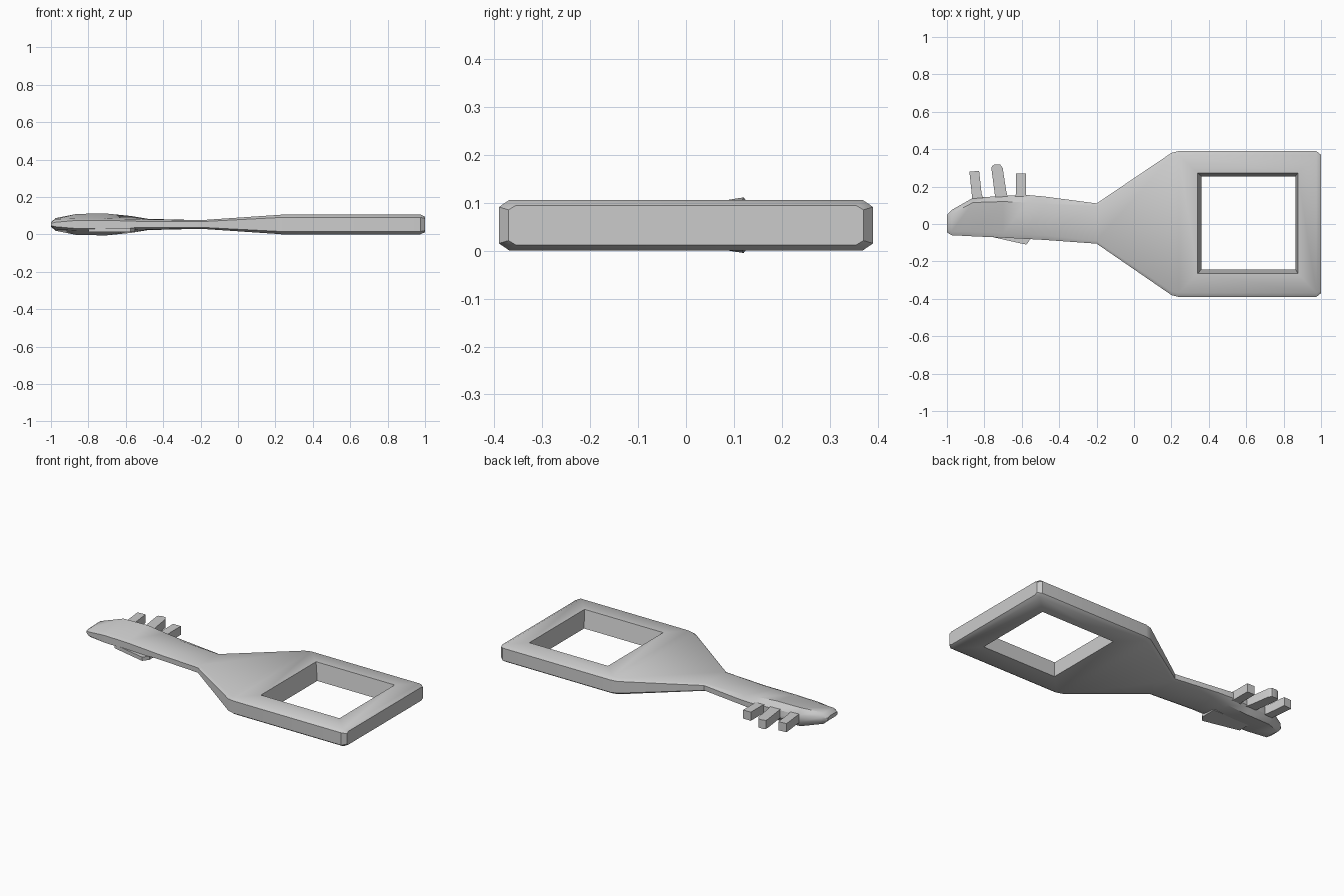
import bpy, bmesh, math

if "Cube" in bpy.data.objects:
    bpy.data.objects.remove(bpy.data.objects["Cube"])

ZC = 0.053  # mid-thickness of the key


def make_object(name, bm, angle=35):
    bmesh.ops.recalc_face_normals(bm, faces=bm.faces[:])
    me = bpy.data.meshes.new(name)
    bm.to_mesh(me)
    bm.free()
    ob = bpy.data.objects.new(name, me)
    bpy.context.collection.objects.link(ob)
    bpy.ops.object.select_all(action='DESELECT')
    ob.select_set(True)
    bpy.context.view_layer.objects.active = ob
    if angle:
        bpy.ops.object.shade_smooth_by_angle(angle=math.radians(angle))
    return ob


def loft(name, rings, angle=35):
    bm = bmesh.new()
    vs = [[bm.verts.new(p) for p in r] for r in rings]
    n = len(vs[0])
    for a, b in zip(vs, vs[1:]):
        for i in range(n):
            j = (i + 1) % n
            bm.faces.new((a[i], a[j], b[j], b[i]))
    bm.faces.new(vs[0])
    bm.faces.new(vs[-1][::-1])
    return make_object(name, bm, angle)


def prism(name, outline, z0, z1):
    return loft(name, [[(x, y, z) for x, y in outline] for z in (z0, z1)])


def section(x, y0, y1, cf, cb, hf, hb, hs):
    # chamfered cross-section: front/back chamfer widths and half heights
    half = [(y0, hs), (y0 + cf, hf), (y1 - cb, hb), (y1, hs)]
    return ([(x, y, ZC + h) for y, h in half]
            + [(x, y, ZC - h) for y, h in reversed(half)])


# Blade, neck and bow in one loft from tip to handle end
S = [
    (-1.00, -.045, .05, .02, .02, .012, .012, .006),
    (-.975, -.06, .075, .02, .02, .028, .034, .012),
    (-.86, -.066, .14, .025, .025, .032, .057, .022),
    (-.70, -.073, .15, .025, .03, .031, .058, .022),
    (-.57, -.08, .155, .025, .04, .029, .045, .018),
    (-.48, -.085, .147, .025, .04, .027, .030, .015),
    (-.20, -.105, .11, .015, .015, .023, .023, .015),
    (.20, -.38, .38, .02, .02, .050, .050, .036),
    (.24, -.39, .39, .022, .022, .053, .053, .038),
    (.975, -.39, .39, .022, .022, .053, .053, .038),
    (1.00, -.37, .37, .015, .015, .041, .041, .032),
]
body = loft("key_body", [section(*s) for s in S])

# Tapered square window in the bow
cutter = loft("bow_window_cutter", [
    [(x0, y0, z), (x1, y0, z), (x1, y1, z), (x0, y1, z)]
    for x0, x1, y0, y1, z in [(.363, .862, -.24, .253, -.01),
                              (.34, .876, -.265, .273, .11)]], None)
mod = body.modifiers.new("window", 'BOOLEAN')
mod.operation = 'DIFFERENCE'
mod.solver = 'EXACT'
mod.object = cutter
bpy.context.view_layer.objects.active = body
bpy.ops.object.modifier_apply(modifier=mod.name)
bpy.data.objects.remove(cutter)
bpy.ops.object.select_all(action='DESELECT')
body.select_set(True)
bpy.ops.object.shade_smooth_by_angle(angle=math.radians(35))

# Three teeth
prism("tooth_tip", [(-.88, .28), (-.862, .11), (-.80, .11), (-.815, .165),
                    (-.828, .284)], .027, .08)
prism("tooth_middle", [(-.762, .295), (-.738, .11), (-.665, .11),
                       (-.683, .175), (-.702, .30), (-.715, .317),
                       (-.745, .318), (-.76, .31)], .027, .08)
prism("tooth_inner", [(-.63, .27), (-.63, .165), (-.65, .11), (-.57, .11),
                      (-.578, .165), (-.578, .27)], .027, .08)

# Small fin along the lower blade edge
prism("blade_fin", [(-.80, -.06), (-.60, -.105), (-.575, -.11), (-.55, -.075),
                    (-.55, .02), (-.80, .02)], .012, .035)
